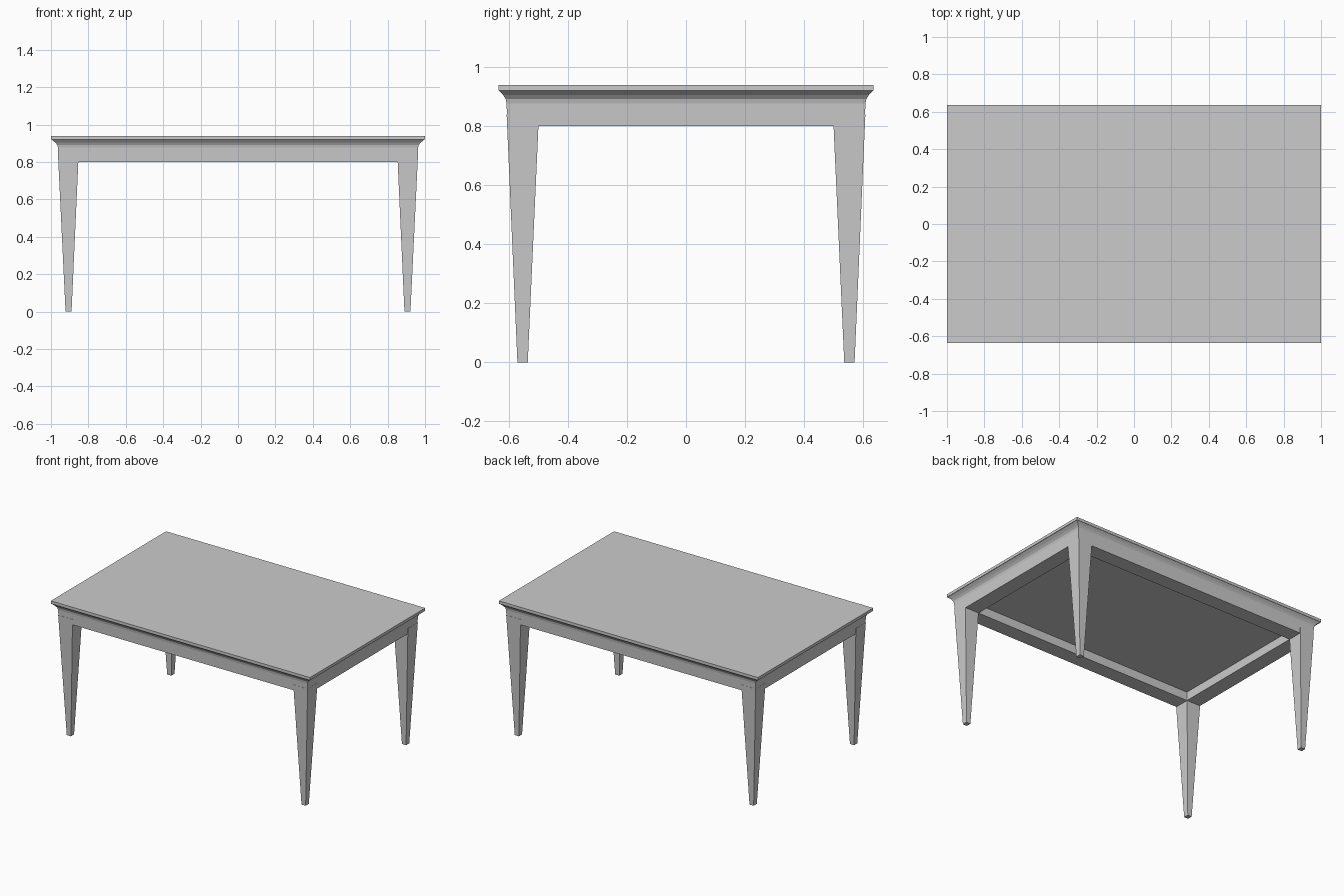
import bpy, bmesh

if "Cube" in bpy.data.objects:
    bpy.data.objects.remove(bpy.data.objects["Cube"])


def loft(name, rings, cap_first=True, cap_last=True):
    """Join rectangles (x0, x1, y0, y1, z) into one surface."""
    bm = bmesh.new()
    loops = []
    for x0, x1, y0, y1, z in rings:
        loops.append([bm.verts.new(p) for p in
                      ((x0, y0, z), (x1, y0, z), (x1, y1, z), (x0, y1, z))])
    for a, b in zip(loops, loops[1:]):
        for i in range(4):
            j = (i + 1) % 4
            bm.faces.new((a[i], b[i], b[j], a[j]))
    if cap_first:
        bm.faces.new(loops[0])
    if cap_last:
        bm.faces.new(loops[-1][::-1])
    bmesh.ops.recalc_face_normals(bm, faces=bm.faces[:])
    mesh = bpy.data.meshes.new(name)
    bm.to_mesh(mesh)
    bm.free()
    obj = bpy.data.objects.new(name, mesh)
    bpy.context.collection.objects.link(obj)
    return obj


def centred(hx, hy, z):
    return (-hx, hx, -hy, hy, z)


# Tabletop slab
loft("tabletop", [centred(1.0, 0.635, 0.94), centred(1.0, 0.635, 0.92)])

# Cove moulding, thick apron and recessed underside in one profile
loft("moulded_apron", [centred(x, y, z) for x, y, z in (
    (0.997, 0.633, 0.92),
    (0.978, 0.619, 0.905),
    (0.967, 0.611, 0.892),
    (0.963, 0.608, 0.877),
    (0.9595, 0.6045, 0.80),
    (0.853, 0.50, 0.80),
    (0.853, 0.50, 0.86),
)], cap_first=True, cap_last=True)

# Four tapered legs
for sx, side in ((-1, "left"), (1, "right")):
    for sy, end in ((-1, "front"), (1, "back")):
        rings = []
        for xi, xo, yi, yo, z in ((0.852, 0.9625, 0.498, 0.6075, 0.84),
                                  (0.89, 0.922, 0.536, 0.571, 0.0)):
            x0, x1 = sorted((sx * xi, sx * xo))
            y0, y1 = sorted((sy * yi, sy * yo))
            rings.append((x0, x1, y0, y1, z))
        loft(f"{end}_{side}_leg", rings)
